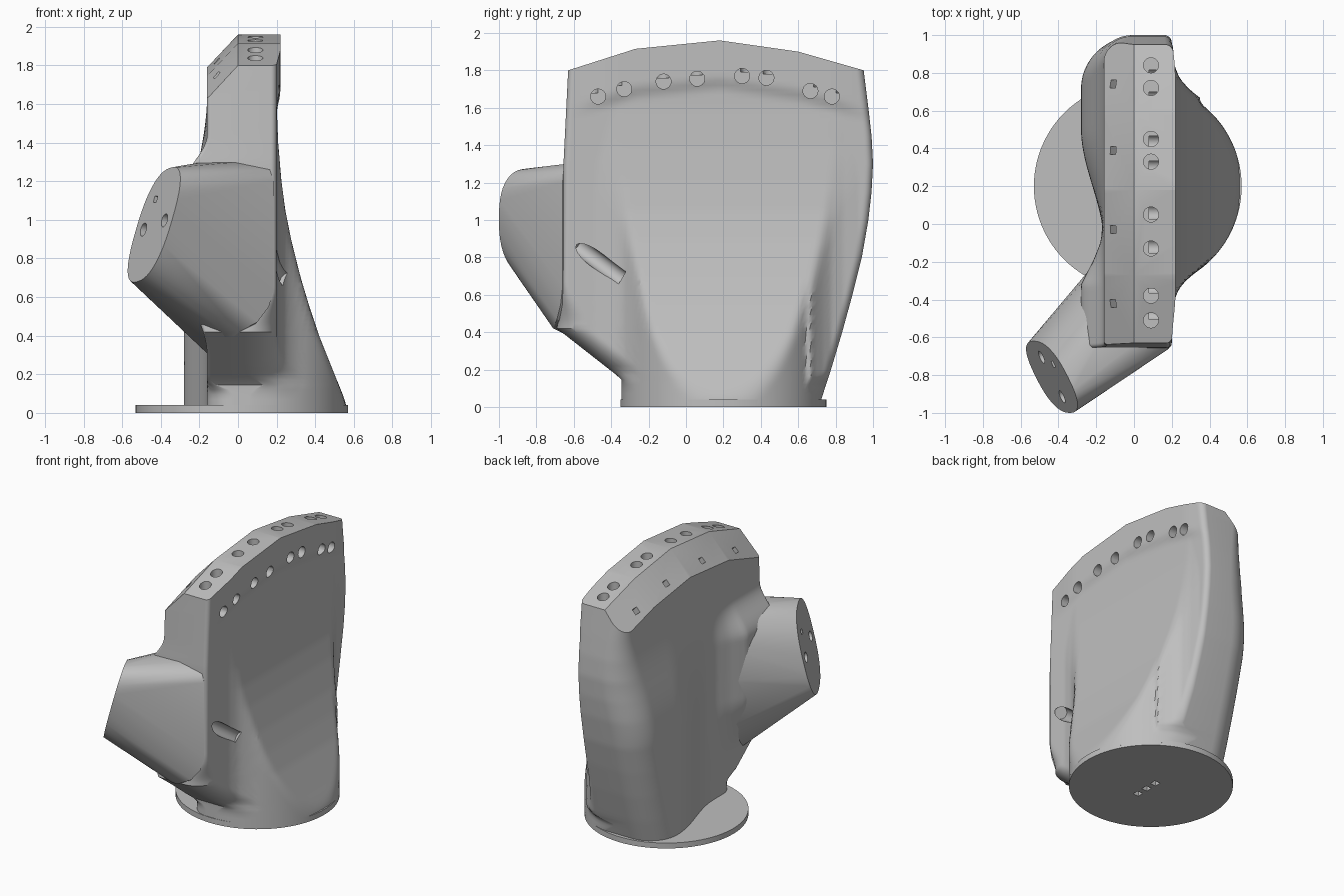
import bpy, bmesh, math
from mathutils import Matrix, Vector

cube = bpy.data.objects.get("Cube")
if cube:
    bpy.data.objects.remove(cube, do_unlink=True)

# One plain grey for everything
grey = bpy.data.materials.new("plain_grey")
grey.use_nodes = True
COLOUR = (0.52, 0.52, 0.52, 1)
grey.diffuse_color = COLOUR
grey.node_tree.nodes["Principled BSDF"].inputs["Base Color"].default_value = COLOUR


def finish(name, bm):
    bmesh.ops.recalc_face_normals(bm, faces=bm.faces)
    mesh = bpy.data.meshes.new(name)
    bm.to_mesh(mesh)
    bm.free()
    mesh.materials.append(grey)
    obj = bpy.data.objects.new(name, mesh)
    bpy.context.collection.objects.link(obj)
    return obj


def table(v, pts):
    """Piecewise linear lookup."""
    if v <= pts[0][0]:
        return pts[0][1]
    for (a, fa), (b, fb) in zip(pts, pts[1:]):
        if v <= b:
            return fa + (fb - fa) * (v - a) / (b - a)
    return pts[-1][1]


def smooth(a, b, v):
    t = min(1, max(0, (v - a) / (b - a)))
    return t * t * (3 - 2 * t)


def soft_min(a, b, k=.03):
    h = max(0, k - abs(a - b)) / k
    return min(a, b) - h * h * k / 4


FRONT = [(0, -.345), (.15, -.345), (.42, -.69), (.5, -.68), (.62, -.66), (1.3, -.655),
         (1.8, -.63), (2.1, -.62)]
BACK = [(0, .71), (.2, .775), (.4, .835), (.6, .89), (.8, .94), (1, .975), (1.15, .992), (1.3, 1),
        (1.45, .992), (1.6, .975), (1.8, .95), (2.1, .91)]
FLARE = [(0, .57), (.04, .565), (.2, .5), (.4, .42), (.55, .37), (.7, .325), (.9, .275),
         (1.05, .245), (1.2, .225), (1.4, .208), (1.6, .2)]
FILLET = [(.44, .35), (.46, .32), (.5, .275), (.54, .24), (.6, .215), (.68, .2)]
ARM_FILLET = [(-.32, .12), (-.25, .085), (-.2, .058), (-.1, .018), (0, 0)]
ARCH = [(-.63, 1.8), (-.27, 1.915), (.18, 1.96), (.6, 1.9), (.95, 1.8)]
MID, DISC_X, RADIUS = .2, .02, .55


def corner(y, end, r):
    """Inward shift that rounds a corner of radius r."""
    u = min(1, max(0, 1 - abs(end - y) / r))
    return r * (1 - math.sqrt(1 - u * u))


def right_x(y, z):
    """Sloped skirt trimmed by the foot's cylinder, filleted into the flat slab."""
    s = abs(y - MID)
    disc = DISC_X + math.sqrt(max(0, RADIUS ** 2 - s * s))
    slope = table(z, FLARE)
    low = soft_min(slope, disc)
    lip = .02 * smooth(-.27, -.19, z - table(y, ARCH)) * smooth(.85, .55, s)
    fillet = table(s * .94 if y > MID else s, FILLET)
    high = max(.2 + lip, soft_min(slope, max(disc, fillet)))
    return low + (high - low) * smooth(.1, .16, z)


def left_x(y, z):
    """Flat wall, swelling toward the back and flowing into the arm at the front."""
    swell = .12 * smooth(1.65, .8, z) * smooth(-.1, .5, y)
    arm_flow = table(y, ARM_FILLET) * smooth(.3, .75, z) * smooth(1.44, 1.18, z)
    return -.16 - swell - arm_flow


# Main body: horizontal sections lofted upward
N, LEVELS = 90, 80


def section(z):
    y0, y1 = table(z, FRONT), table(z, BACK)
    ys = [y0 + (y1 - y0) * (1 - math.cos(math.pi * i / N)) / 2 for i in range(N + 1)]
    big = .1 + .12 * smooth(1.8, 1.1, z)
    front_r = .03 + .14 * smooth(.65, .42, z) * smooth(.1, .2, z)
    left_r = .02 + .12 * smooth(.17, .1, z)
    right = [(right_x(y, z) - corner(y, y1, .04) - corner(y, y0, front_r), y, z) for y in ys]
    left = [(left_x(y, z) + corner(y, y1, big) + corner(y, y0, left_r), y, z) for y in ys]
    # keep the two walls from crossing at the narrow front of the foot
    right = [(max(r[0], l[0] + .01), r[1], z) for r, l in zip(right, left)]
    return right + left[::-1]


bm = bmesh.new()
rings = [[bm.verts.new(p) for p in section(.02 + i * 2 / LEVELS)] for i in range(LEVELS + 1)]
for low, high in zip(rings, rings[1:]):
    for i in range(len(low)):
        j = (i + 1) % len(low)
        bm.faces.new((low[i], low[j], high[j], high[i]))
bm.faces.new(rings[0][::-1])
bm.faces.new(rings[-1])

# Faceted arched top with a sloped bevel along the left edge
for (ya, za), (yb, zb) in zip(ARCH, ARCH[1:]):
    along = Vector((0, yb - ya, zb - za))
    for across in (Vector((-1, 0, 0)), Vector((-.16, 0, -.17))):
        normal = along.cross(across).normalized()
        if normal.z < 0:
            normal.negate()
        bmesh.ops.bisect_plane(bm, geom=bm.verts[:] + bm.edges[:] + bm.faces[:], dist=1e-5,
                               plane_co=(0, ya, za), plane_no=normal, clear_outer=True)
        rim = [e for e in bm.edges if e.is_boundary]
        bmesh.ops.holes_fill(bm, edges=rim, sides=0)
body = finish("main_body", bm)

# Side arm: hull from a rounded end plate to the front of the body
END = Vector((-.435, -.81, .975))
SIDE, UP = Vector((.095, -.19, .03)), Vector((.085, 0, .295))


def squarish(v):
    return math.copysign(abs(v) ** .8, v)


bm = bmesh.new()
for i in range(48):
    a = math.tau * i / 48
    bm.verts.new(END + SIDE * squarish(math.cos(a)) + UP * squarish(math.sin(a)))
for p in [(.185, -.66, 1.2), (.165, -.655, 1.26), (.185, -.66, .64), (.16, -.67, .55),
          (.1, -.69, .47), (0, -.71, .42), (-.06, -.69, .41), (0, -.64, 1.3), (-.12, -.5, 1.31),
          (-.14, -.3, 1.27), (-.15, -.17, 1.15), (-.15, -.14, .9), (-.14, -.2, .5),
          (-.13, -.42, .28)]:
    bm.verts.new(p)
bmesh.ops.convex_hull(bm, input=bm.verts[:])
bmesh.ops.delete(bm, geom=[v for v in bm.verts if not v.link_faces], context='VERTS')
bmesh.ops.dissolve_limit(bm, angle_limit=.01, verts=bm.verts[:], edges=bm.edges[:])
arm = finish("side_arm", bm)

# Round foot plate
bm = bmesh.new()
bmesh.ops.create_cone(bm, cap_ends=True, segments=96, radius1=RADIUS, radius2=RADIUS, depth=.04)
bmesh.ops.translate(bm, verts=bm.verts[:], vec=(DISC_X, MID, .02))
foot = finish("foot_plate", bm)

# Hole cutters
cut = bmesh.new()


def bore(a, b, r=.04, sides=24):
    a, b = Vector(a), Vector(b)
    made = bmesh.ops.create_cone(cut, cap_ends=True, segments=sides, radius1=r, radius2=r,
                                 depth=(b - a).length)["verts"]
    turn = (b - a).to_track_quat('Z', 'Y').to_matrix() @ Matrix.Rotation(math.pi / 4, 3, 'Z')
    for v in made:
        v.co = turn @ v.co + (a + b) / 2


TOP_Y = (-.51, -.38, -.13, .05, .33, .45, .72, .84)
SIDE_HOLES = ((-.47, 1.66), (-.33, 1.7), (-.12, 1.74), (.06, 1.755),
              (.3, 1.77), (.43, 1.76), (.665, 1.69), (.78, 1.66))
for ty, (sy, sz) in zip(TOP_Y, SIDE_HOLES):
    bore((.09, ty, 2.1), (.09, ty, sz + .02))
    bore((.35, sy, sz), (.08, sy, sz))
for y in (-.42, -.03, .39, .74):
    z = table(y, ARCH) - .117
    bore((-.18, y, z + .075), (-.05, y, z - .065), .03, 4)

# Holes in the arm end plate, the slanted side slot and the pits under the foot
out = SIDE.cross(UP).normalized()
if out.x > 0:
    out.negate()
for s, u, r, n in ((.55, .02, .035, 24), (-.55, -.03, .035, 24), (-.35, .48, .025, 4)):
    p = END + SIDE * s + UP * u
    bore(p + out * .1, p - out * .15, r, n)
bore((.15, -.59, .87), (.26, -.35, .69), .045)
for i in range(4):
    bore((DISC_X, .065 + .09 * i, -.05), (DISC_X, .065 + .09 * i, .1), .033, 4)
cutter = finish("hole_cutter", cut)
cutter.hide_render = True

for obj in (body, arm, foot):
    mod = obj.modifiers.new("holes", 'BOOLEAN')
    mod.operation, mod.solver, mod.object = 'DIFFERENCE', 'EXACT', cutter
    mod.use_self = True
    bpy.ops.object.select_all(action='DESELECT')
    obj.select_set(True)
    bpy.context.view_layer.objects.active = obj
    bpy.ops.object.modifier_apply(modifier="holes")
    bpy.ops.object.shade_smooth_by_angle(angle=math.radians(32))
bpy.data.objects.remove(cutter, do_unlink=True)
